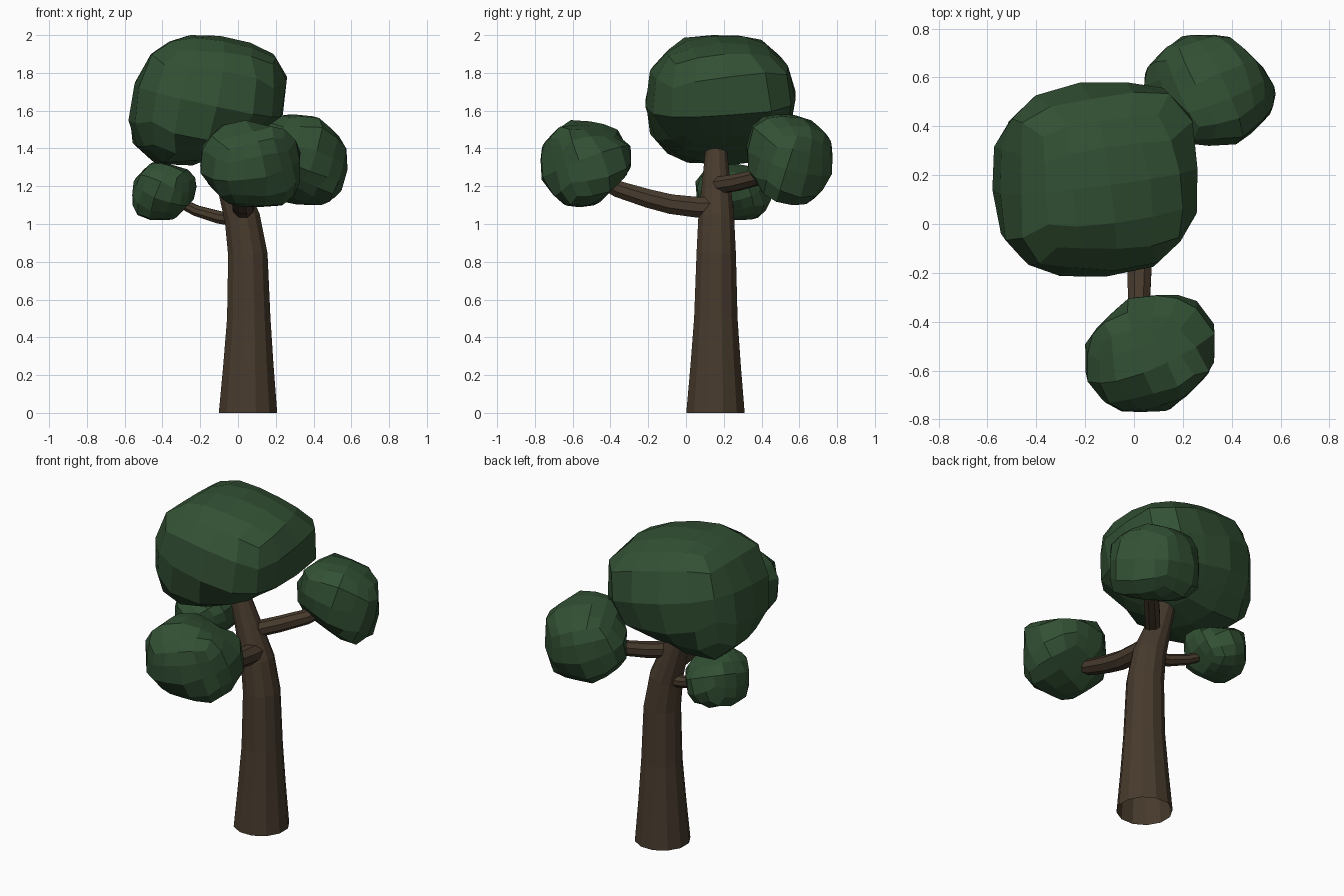
import bpy, bmesh
from math import cos, sin, pi
from mathutils import Vector, Euler

if "Cube" in bpy.data.objects:
    bpy.data.objects.remove(bpy.data.objects["Cube"], do_unlink=True)


def make_material(name, colour):
    mat = bpy.data.materials.new(name)
    mat.use_nodes = True
    mat.diffuse_color = (*colour, 1)
    bsdf = mat.node_tree.nodes["Principled BSDF"]
    bsdf.inputs["Base Color"].default_value = (*colour, 1)
    bsdf.inputs["Roughness"].default_value = 0.9
    return mat


def finish(bm, name, material):
    bmesh.ops.recalc_face_normals(bm, faces=bm.faces)
    mesh = bpy.data.meshes.new(name)
    bm.to_mesh(mesh)
    bm.free()
    mesh.materials.append(material)
    obj = bpy.data.objects.new(name, mesh)
    bpy.context.collection.objects.link(obj)
    return obj


def tube(name, path, sides, material):
    """Tapered limb: path holds (x, y, z, radius); rings follow the path."""
    bm = bmesh.new()
    points = [Vector(p[:3]) for p in path]
    rings = []
    for i, point in enumerate(points):
        ahead = points[min(i + 1, len(points) - 1)]
        behind = points[max(i - 1, 0)]
        tangent = (ahead - behind).normalized()
        if i == 0 and abs(tangent.z) > 0.9:
            tangent = Vector((0, 0, 1))      # keep the foot flat on the ground
        guide = Vector((0, 1, 0)) if abs(tangent.z) > 0.8 else Vector((0, 0, 1))
        u = guide.cross(tangent).normalized()
        v = tangent.cross(u)
        ring = []
        for k in range(sides):
            a = 2 * pi * (k + 0.5) / sides
            ring.append(bm.verts.new(point + path[i][3] * (cos(a) * u + sin(a) * v)))
        rings.append(ring)
    for low, high in zip(rings, rings[1:]):
        for k in range(sides):
            n = (k + 1) % sides
            bm.faces.new((low[k], low[n], high[n], high[k]))
    bm.faces.new(rings[-1])
    return finish(bm, name, material)


def foliage(name, low, high, xy, xz, yz, bevels, turn, material):
    """Faceted clump: a cube sphere pressed inside soft bevel planes.
    xy, xz, yz hold the reach of the clump along the four diagonals ++ +- -+ --;
    bevels holds further (direction, reach) planes."""
    low, high = Vector(low), Vector(high)
    centre = (low + high) / 2
    planes = []
    for axis in range(3):
        for sign in (1, -1):
            n = Vector((0, 0, 0))
            n[axis] = sign
            planes.append((n, (high[axis] - low[axis]) / 2))
    signs = ((1, 1), (1, -1), (-1, 1), (-1, -1))
    slanted = [(Vector(n), reach) for n, reach in bevels]
    for (a, b), reaches in (((0, 1), xy), ((0, 2), xz), ((1, 2), yz)):
        for (sa, sb), reach in zip(signs, reaches):
            n = Vector((0, 0, 0))
            n[a], n[b] = sa, sb
            slanted.append((n, reach))
    for n, reach in slanted:
        planes.append((n.normalized(), (reach - centre.dot(n)) / n.length))

    bm = bmesh.new()
    bmesh.ops.create_cube(bm, size=2)
    bmesh.ops.subdivide_edges(bm, edges=bm.edges[:], cuts=3, use_grid_fill=True)
    rotation = Euler(turn).to_matrix()
    power = 18
    for v in bm.verts:
        d = rotation @ v.co.normalized()
        total = sum((max(0, d.dot(n)) / dist) ** power for n, dist in planes)
        v.co = d * total ** (-1 / power)
    # Bring the outermost corners out to the full extent on each axis
    for axis in range(3):
        lo = min(v.co[axis] for v in bm.verts)
        hi = max(v.co[axis] for v in bm.verts)
        for v in bm.verts:
            t = (v.co[axis] - lo) / (hi - lo)
            v.co[axis] = low[axis] + t * (high[axis] - low[axis])
    return finish(bm, name, material)


bark = make_material("brown bark", (0.064, 0.043, 0.026))
leaf = make_material("dark green leaves", (0.032, 0.081, 0.034))

# Trunk, flared at the foot and leaning at the top
tube("trunk", [(0.053, 0.156, 0, 0.16), (0.055, 0.157, 0.25, 0.138),
               (0.057, 0.158, 0.5, 0.119), (0.052, 0.16, 0.84, 0.108),
               (0.023, 0.16, 1.03, 0.098), (-0.04, 0.16, 1.22, 0.077),
               (-0.1, 0.16, 1.4, 0.058), (-0.13, 0.16, 1.5, 0.05)], 12, bark)

# Branches
tube("front_branch", [(0.03, 0.16, 1.085, 0.06), (0.027, 0.05, 1.09, 0.059),
                      (0.023, -0.08, 1.105, 0.056), (0.022, -0.2, 1.135, 0.053),
                      (0.02, -0.36, 1.185, 0.047), (0.04, -0.5, 1.26, 0.038)], 8, bark)
tube("back_branch", [(-0.02, 0.14, 1.2, 0.048), (0.09, 0.27, 1.22, 0.047),
                     (0.2, 0.39, 1.25, 0.044), (0.3, 0.52, 1.31, 0.036)], 8, bark)
tube("side_branch", [(0.02, 0.17, 1.02, 0.04), (-0.1, 0.18, 1.035, 0.036),
                     (-0.22, 0.21, 1.07, 0.031), (-0.36, 0.25, 1.14, 0.024)], 8, bark)

# Foliage clumps
foliage("main_canopy", (-0.58, -0.215, 1.31), (0.26, 0.58, 2.0),
        (0.69, 0.26, 0.92, 0.59), (2.08, -1.32, 2.34, -0.87),
        (2.37, -0.95, 2.0, -1.27),
        [((0.55, 0, -1), -1.42), ((0.2, 0, 1), 1.97), ((-0.36, 0, 1), 2.08),
         ((-1, 0, 0.25), 0.97), ((0.3, -0.3, 0.9), 1.74),
         ((0.3, -0.3, -0.9), -1.28), ((0.3, 0.3, 0.9), 1.85),
         ((-1, -0.4, -0.9), -0.79)],
        (0.1, 0.2, 0.15), leaf)
foliage("front_foliage", (-0.2, -0.77, 1.09), (0.33, -0.29, 1.55),
        (-0.055, 0.92, -0.28, 0.845), (1.77, -0.85, 1.6, -1.055),
        (1.14, -1.57, 2.18, -0.45), [((0.3, 0.3, 0.9), 1.24)],
        (0.3, -0.2, 0.3), leaf)
foliage("back_foliage", (0.04, 0.32, 1.1), (0.58, 0.775, 1.58),
        (1.17, 0.11, 0.585, -0.55), (2.0, -0.63, 1.36, -1.3),
        (2.22, -0.46, 1.17, -1.55),
        [((-0.4, -1, -0.9), -1.63), ((-0.3, -0.3, -0.9), -1.26),
         ((0.3, 0.3, 0.9), 1.7)],
        (-0.2, 0.3, 0.4), leaf)
foliage("side_foliage", (-0.56, 0.05, 1.02), (-0.22, 0.45, 1.325),
        (0.11, -0.4, 0.89, 0.39), (1.03, -1.36, 1.78, -0.515),
        (1.66, -0.65, 1.17, -1.19),
        [((0.3, 0.3, 0.9), 1.135), ((0.3, -0.3, 0.9), 1.05)],
        (0.2, 0.4, -0.2), leaf)
